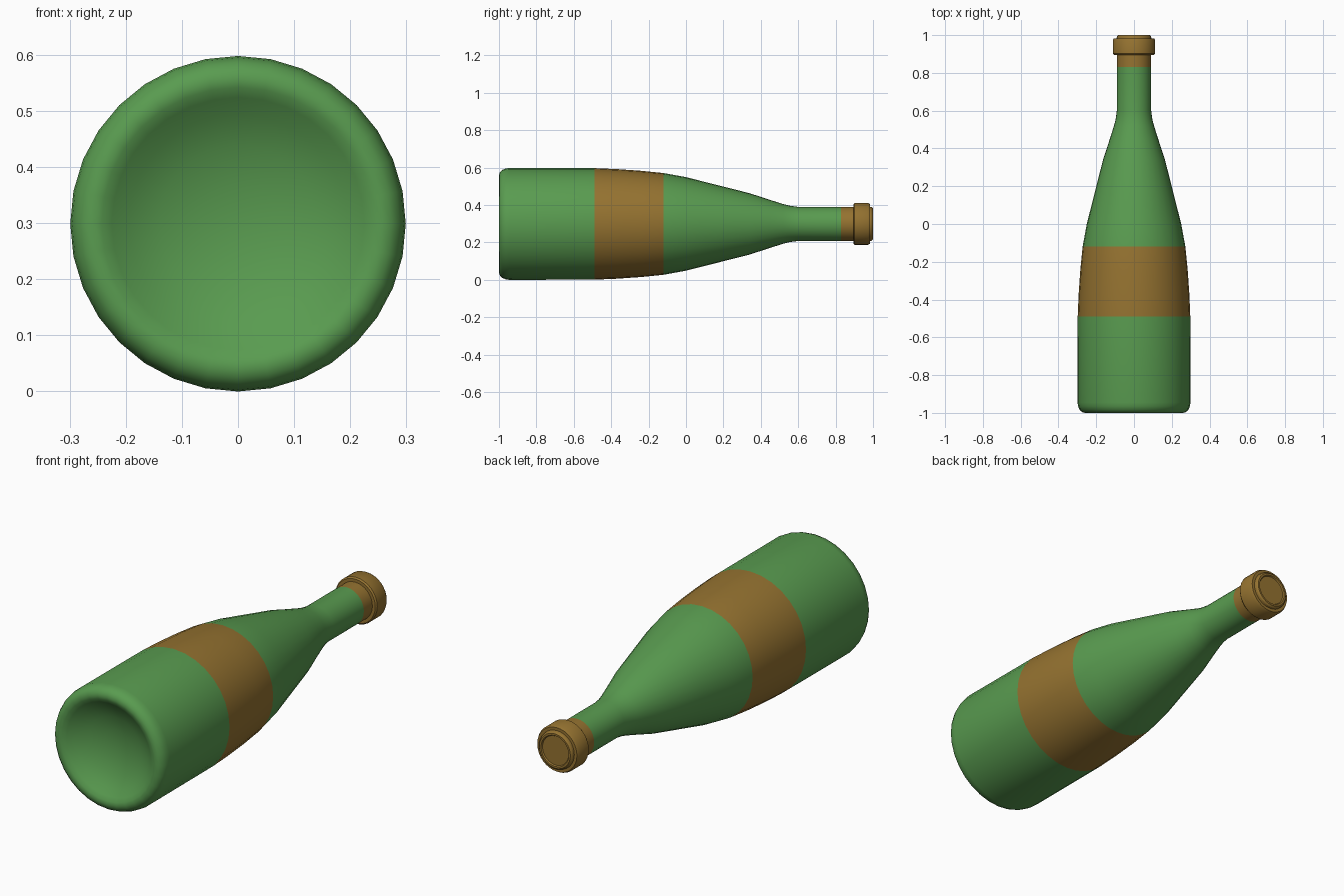
import bpy, bmesh, math

if "Cube" in bpy.data.objects:
    bpy.data.objects.remove(bpy.data.objects["Cube"])

SIDES = 32
AXIS_Z = 0.299


def material(name, color):
    m = bpy.data.materials.new(name)
    m.diffuse_color = color
    m.use_nodes = True
    m.node_tree.nodes["Principled BSDF"].inputs["Base Color"].default_value = m.diffuse_color
    return m


green = material("green_glass", (0.10, 0.33, 0.08, 1))
gold = material("gold_paper", (0.30, 0.17, 0.03, 1))


def lathe(name, profile, mats, band=None, angle=35):
    """Revolve (y, radius) points around the bottle axis; band = gold y-range."""
    bm = bmesh.new()
    rings = []
    for y, r in profile:
        if r == 0:
            rings.append([bm.verts.new((0, y, AXIS_Z))] * SIDES)
        else:
            rings.append([bm.verts.new((r * math.sin(2 * math.pi * i / SIDES), y,
                                        AXIS_Z + r * math.cos(2 * math.pi * i / SIDES)))
                          for i in range(SIDES)])
    for a, b in zip(rings, rings[1:]):
        for i in range(SIDES):
            j = (i + 1) % SIDES
            f = bm.faces.new(list(dict.fromkeys((a[i], a[j], b[j], b[i]))))
            y = f.calc_center_median().y
            f.material_index = int(bool(band) and band[0] < y < band[1])
    bmesh.ops.recalc_face_normals(bm, faces=bm.faces)
    me = bpy.data.meshes.new(name)
    bm.to_mesh(me)
    bm.free()
    for m in mats:
        me.materials.append(m)
    ob = bpy.data.objects.new(name, me)
    bpy.context.collection.objects.link(ob)
    bpy.ops.object.select_all(action='DESELECT')
    ob.select_set(True)
    bpy.context.view_layer.objects.active = ob
    bpy.ops.object.shade_smooth_by_angle(angle=math.radians(angle))
    return ob


# Bottle with hollowed base, label band and tapering shoulder, up to the foil
lathe("bottle", [
    (-0.915, 0), (-0.92, 0.07), (-0.937, 0.14), (-0.963, 0.195), (-0.985, 0.225),
    (-0.997, 0.243), (-1.0, 0.258), (-0.996, 0.274), (-0.984, 0.288), (-0.965, 0.296),
    (-0.945, 0.299), (-0.49, 0.298), (-0.37, 0.293), (-0.24, 0.284), (-0.12, 0.272),
    (0.0, 0.25), (0.17, 0.207), (0.34, 0.164), (0.45, 0.128), (0.52, 0.106),
    (0.555, 0.097), (0.6, 0.091), (0.83, 0.091)],
    [green, gold], band=(-0.49, -0.12), angle=60)

# Foil on the neck, lip ring and stopper
lathe("foil_cap", [
    (0.83, 0.091), (0.895, 0.091), (0.895, 0.106), (0.902, 0.112), (0.972, 0.112),
    (0.983, 0.106), (0.983, 0.092), (0.993, 0.09), (1.0, 0.083),
    (1.0, 0.074), (0.994, 0.07), (0.994, 0)],
    [gold], angle=30)
